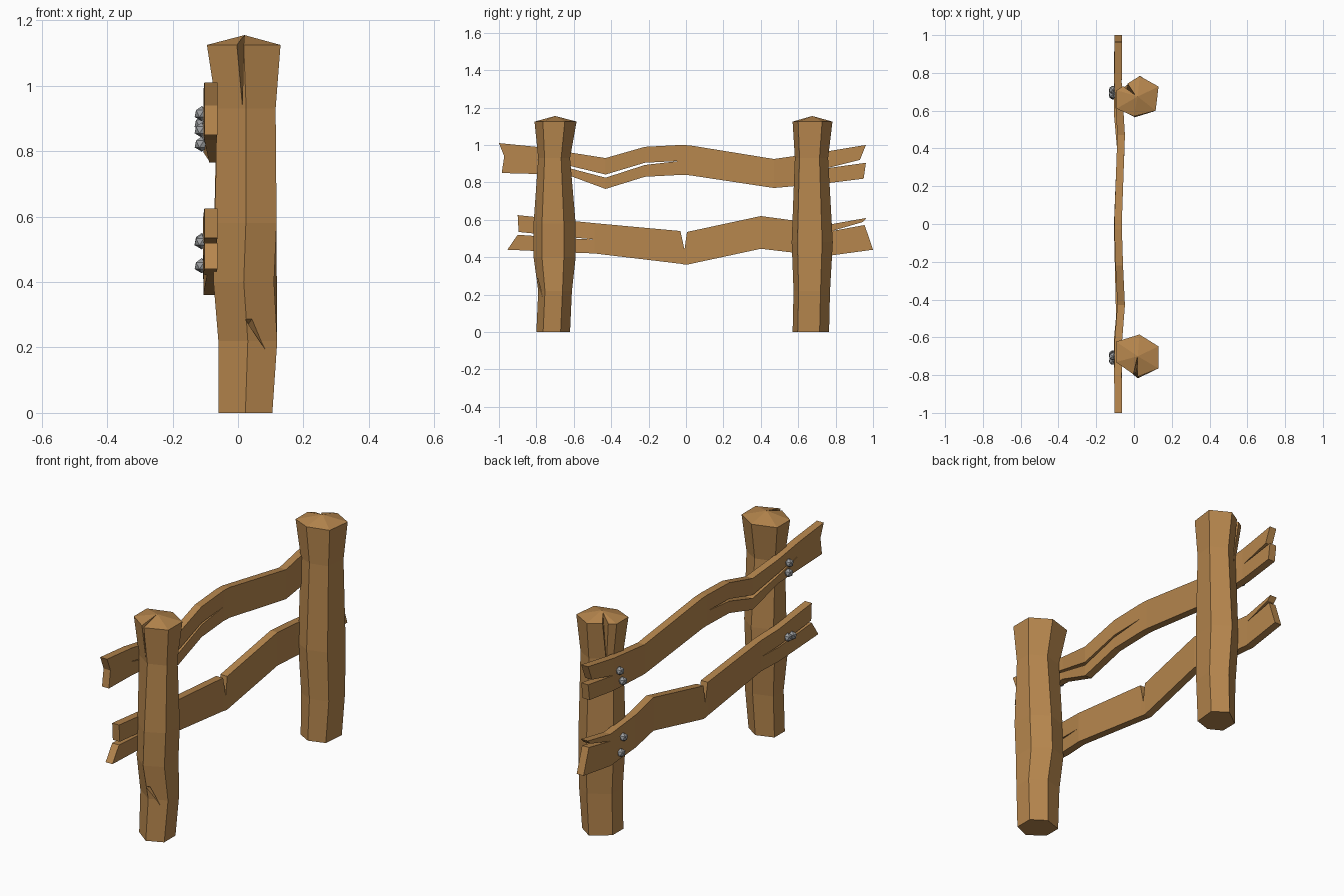
import bpy, bmesh

if "Cube" in bpy.data.objects:
    bpy.data.objects.remove(bpy.data.objects["Cube"])

def material(name, rgb):
    m = bpy.data.materials.new(name)
    m.diffuse_color = (*rgb, 1)
    m.use_nodes = True
    m.node_tree.nodes["Principled BSDF"].inputs["Base Color"].default_value = m.diffuse_color
    return m

WOOD = material("brown_wood", (0.47, 0.24, 0.075))
STEEL = material("grey_steel", (0.33, 0.34, 0.35))

def make_object(name, bm, mat):
    bmesh.ops.remove_doubles(bm, verts=bm.verts, dist=1e-5)
    bmesh.ops.recalc_face_normals(bm, faces=bm.faces)
    me = bpy.data.meshes.new(name)
    bm.to_mesh(me)
    bm.free()
    me.materials.append(mat)
    ob = bpy.data.objects.new(name, me)
    bpy.context.collection.objects.link(ob)
    return ob

# Post: uneven hexagon rings (z, x0, x1, y0, y1) with a low pointed cap
def post(name, hexagon, rings, peak):
    bm = bmesh.new()
    loops = [[bm.verts.new((x0 + u * (x1 - x0), y0 + v * (y1 - y0), z)) for u, v in hexagon]
             for z, x0, x1, y0, y1 in rings]
    for a, b in zip(loops, loops[1:]):
        for i in range(6):
            j = (i + 1) % 6
            bm.faces.new((a[i], a[j], b[j], b[i]))
    bm.faces.new(loops[0])
    top = bm.verts.new(peak)
    for i in range(6):
        bm.faces.new((loops[-1][i], loops[-1][(i + 1) % 6], top))
    return make_object(name, bm, WOOD)

# Wedge-shaped split cut into a post
def split(ob, name, points):
    bm = bmesh.new()
    v = [bm.verts.new(p) for p in points]
    for a, b, c in ((0, 1, 2), (0, 1, 3), (1, 2, 3), (0, 2, 3)):
        bm.faces.new((v[a], v[b], v[c]))
    cutter = make_object(name, bm, WOOD)
    cutter.hide_render = True
    cutter.display_type = 'WIRE'
    mod = ob.modifiers.new(name, 'BOOLEAN')
    mod.operation = 'DIFFERENCE'
    mod.solver = 'EXACT'
    mod.object = cutter

front = post("front_post",
    [(.55, 1), (1, .72), (1, .2), (.5, 0), (0, .35), (0, .83)],
    [(0, -.06, .105, -.80, -.62), (.22, -.06, .12, -.79, -.61), (.40, -.075, .11, -.815, -.59),
     (.58, -.07, .118, -.815, -.59), (.93, -.065, .115, -.79, -.62), (1.125, -.095, .13, -.81, -.585)],
    (.02, -.70, 1.155))
split(front, "front_top_split_cutter",
      [(.02, -.69, 1.17), (-.018, -.84, 1.17), (.018, -.84, 1.17), (.012, -.80, .9)])
split(front, "front_chip_cutter",
      [(.01, -.85, .31), (.06, -.83, .31), (.12, -.77, .14), (.03, -.765, .27)])

back = post("back_post",
    [(.55, 1), (1, .74), (.93, .14), (.41, 0), (0, .19), (0, .65)],
    [(0, -.06, .105, .57, .765), (.22, -.06, .12, .575, .77), (.48, -.075, .118, .565, .785),
     (.93, -.065, .115, .582, .76), (1.125, -.092, .13, .57, .783)],
    (.02, .675, 1.155))
split(back, "back_top_split_cutter",
      [(.01, .68, 1.17), (-.10, .76, 1.17), (-.06, .79, 1.17), (-.045, .72, .85)])

# Rail: stations (y, x, bottom, crack low, crack high, top); ends give y per level
def rail(name, stations, start, end, thick=0.04):
    bm = bmesh.new()
    cols = []
    for k, (y, x, *zs) in enumerate(stations):
        ys = start if k == 0 else end if k == len(stations) - 1 else [y] * 4
        cols.append([[(x + s * thick / 2, yy, z) for yy, z in zip(ys, zs)] for s in (-1, 1)])

    def face(*pts):
        unique = list(dict.fromkeys(pts))
        if len(unique) > 2:
            bm.faces.new([bm.verts.new(p) for p in unique])

    for p, q in zip(cols, cols[1:]):
        for lo, hi in ((0, 1), (2, 3)):            # broad sides
            for s in (0, 1):
                face(p[s][lo], q[s][lo], q[s][hi], p[s][hi])
        gap = p[0][1] != p[0][2] or q[0][1] != q[0][2]
        for lv in ((0, 1, 2, 3) if gap else (0, 3)):  # edges and open cracks
            face(p[0][lv], q[0][lv], q[1][lv], p[1][lv])
    for c in (cols[0], cols[-1]):
        for lo, hi in ((0, 1), (2, 3)):
            face(c[0][lo], c[1][lo], c[1][hi], c[0][hi])
    return make_object(name, bm, WOOD)

rail("upper_rail", [
    (-.99, -.083, .85, .94, .94, 1.01),
    (-.80, -.085, .845, .92, .92, .99),
    (-.62, -.083, .835, .875, .888, .96),
    (-.43, -.068, .765, .825, .842, .93),
    (-.22, -.078, .83, .893, .905, .99),
    (-.03, -.084, .84, .915, .915, 1.0),
    (.02, -.084, .838, .912, .912, .998),
    (.47, -.068, .77, .85, .85, .925),
    (.75, -.085, .795, .875, .875, .965),
    (.95, -.083, .82, .905, .92, 1.0)],
    (-.985, -.972, -.972, -1.0), (.95, .962, .93, .962))
rail("lower_rail", [
    (-.92, -.083, .44, .52, .535, .625),
    (-.62, -.087, .425, .50, .507, .595),
    (-.49, -.075, .42, .495, .495, .582),
    (-.03, -.086, .365, .44, .44, .54),
    (-.008, -.086, .361, .44, .44, .44),
    (.005, -.086, .36, .44, .44, .535),
    (.40, -.07, .445, .54, .54, .62),
    (.57, -.085, .425, .53, .53, .597),
    (.78, -.087, .41, .54, .54, .577),
    (.97, -.083, .44, .572, .588, .61)],
    (-.955, -.90, -.895, -.90), (1.0, .955, .945, .965))

# Faceted bolts on the outer side of the rails
bolts = [(-.70, .915), (-.695, .865), (.71, .885), (.685, .822),
         (-.69, .527), (-.725, .523), (.68, .525), (.70, .45)]
for i, (y, z) in enumerate(bolts):
    bm = bmesh.new()
    bmesh.ops.create_icosphere(bm, subdivisions=1, radius=.023)
    for v in bm.verts:
        v.co.x = v.co.x * 1.05 - .111
        v.co.y += y
        v.co.z += z
    make_object(f"bolt_{i + 1}", bm, STEEL)
